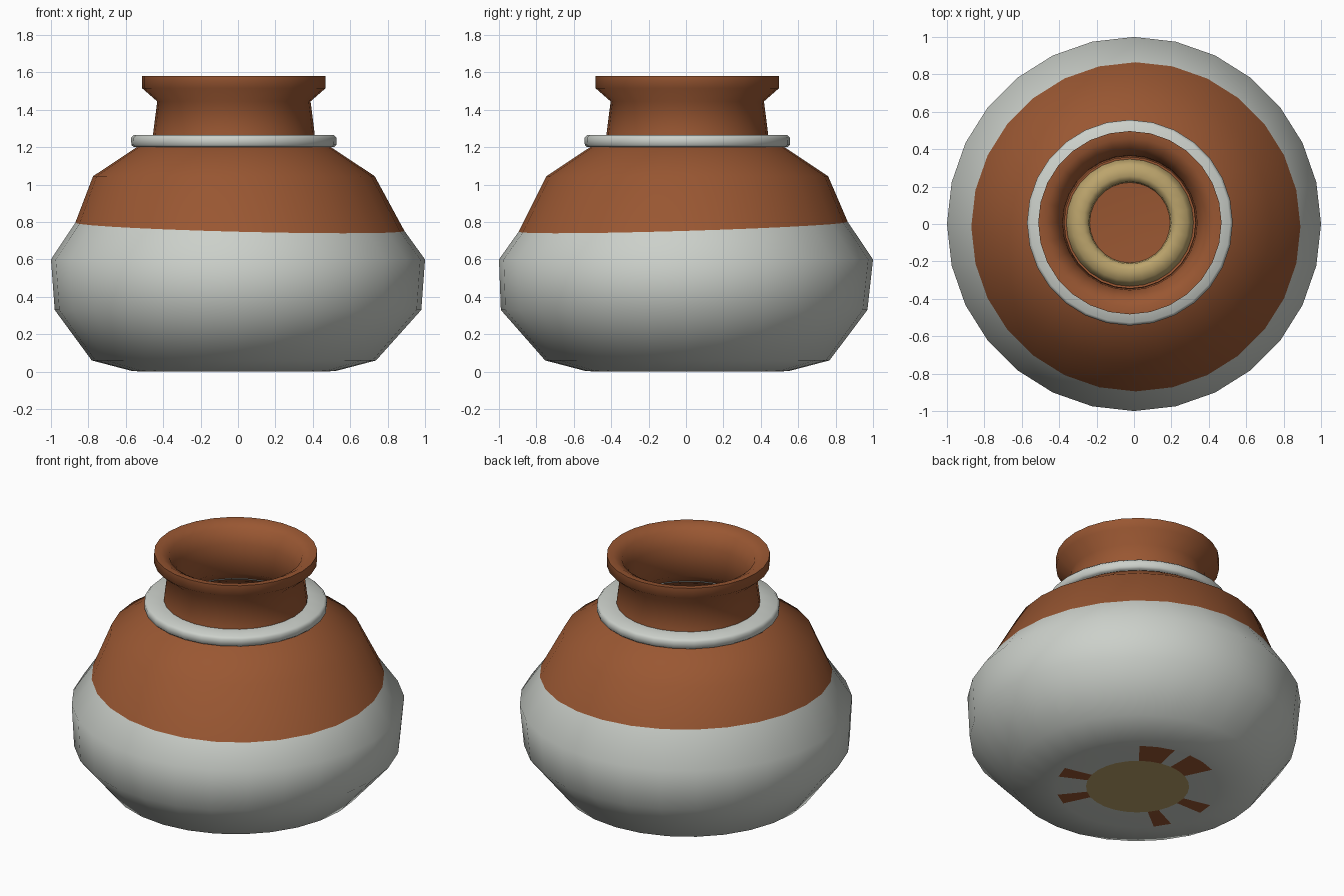
import bpy
import math

SIDES = 28
AXIS = (-0.022, 0.007)

if "Cube" in bpy.data.objects:
    bpy.data.objects.remove(bpy.data.objects["Cube"], do_unlink=True)


def material(name, colour):
    mat = bpy.data.materials.new(name)
    mat.use_nodes = True
    mat.diffuse_color = (*colour, 1)
    bsdf = next(n for n in mat.node_tree.nodes if n.type == "BSDF_PRINCIPLED")
    bsdf.inputs["Base Color"].default_value = (*colour, 1)
    bsdf.inputs["Roughness"].default_value = 0.8
    return mat


terracotta = material("terracotta", (0.32, 0.095, 0.032))
glaze = material("pale glaze", (0.60, 0.63, 0.59))
clay = material("tan clay", (0.50, 0.37, 0.15))


def lathe(name, rows, mats, pick=lambda band, side: 0, closed=False, angle=60):
    """Spin rows of (radius, height, optional centre, optional tilt)."""
    verts, faces, slots, rings = [], [], [], []
    for radius, height, *extra in rows:
        cx, cy = extra[0] if extra else AXIS
        tx, ty = extra[1] if len(extra) > 1 else (0, 0)
        start = len(verts)
        count = SIDES if radius > 0 else 1
        for i in range(count):
            a = math.tau * i / SIDES
            x, y = cx + radius * math.cos(a), cy + radius * math.sin(a)
            verts.append((x, y, height + tx * x + ty * y))
        rings.append([start + i % count for i in range(SIDES)])
    pairs = list(zip(rings, rings[1:]))
    if closed:
        pairs.append((rings[-1], rings[0]))
    for band, (low, high) in enumerate(pairs):
        for i in range(SIDES):
            j = (i + 1) % SIDES
            faces.append(list(dict.fromkeys((low[i], low[j], high[j], high[i]))))
            slots.append(pick(band, i))
    mesh = bpy.data.meshes.new(name)
    mesh.from_pydata(verts, [], faces)
    for mat in mats:
        mesh.materials.append(mat)
    mesh.polygons.foreach_set("material_index", slots)
    mesh.update()
    obj = bpy.data.objects.new(name, mesh)
    bpy.context.collection.objects.link(obj)
    bpy.ops.object.select_all(action="DESELECT")
    obj.select_set(True)
    bpy.context.view_layer.objects.active = obj
    bpy.ops.object.shade_smooth_by_angle(angle=math.radians(angle))
    return obj


# Outer wall: tan foot, bare patches under the base, glazed belly, bare shoulder
BARE_SECTORS = {4, 5, 7, 8, 13, 16, 23, 26}


def body_colour(band, side):
    if band == 0:
        return 2
    if band == 1:
        return 0 if side in BARE_SECTORS else 1
    return 1 if band < 7 else 0


lathe("pot_body", [
    (0, 0), (0.31, 0), (0.49, 0), (0.55, 0.005), (0.76, 0.06),
    (0.98, 0.33, (0, -0.01)), (1.0, 0.6, (0, 0)),
    (0.88, 0.775, (0.01, -0.015), (-0.025, 0.03)),
    (0.753, 1.045), (0.52, 1.2), (0.435, 1.23),
], [terracotta, glaze, clay], body_colour)

# Neck with flared lip, running down inside to the inner wall and floor
lathe("neck_and_inner_wall", [
    (0.435, 1.22), (0.431, 1.28), (0.41, 1.445), (0.49, 1.515), (0.49, 1.58),
    (0.45, 1.578), (0.4, 1.55), (0.36, 1.46), (0.35, 1.27), (0.46, 1.17),
    (0.69, 1.02), (0.82, 0.77), (0.92, 0.6), (0.9, 0.35), (0.7, 0.1),
    (0.5, 0.04), (0, 0.04),
], [terracotta])

# Glazed collar around the foot of the neck
lathe("neck_collar", [
    (0.42, 1.2), (0.535, 1.2), (0.548, 1.212), (0.55, 1.25),
    (0.535, 1.265), (0.42, 1.265),
], [glaze], closed=True)

# Raised tan ring on the inside floor
lathe("floor_ring", [
    (0.34, 0.04), (0.33, 0.07), (0.31, 0.1), (0.25, 0.11), (0.22, 0.09), (0.215, 0.04),
], [clay])
